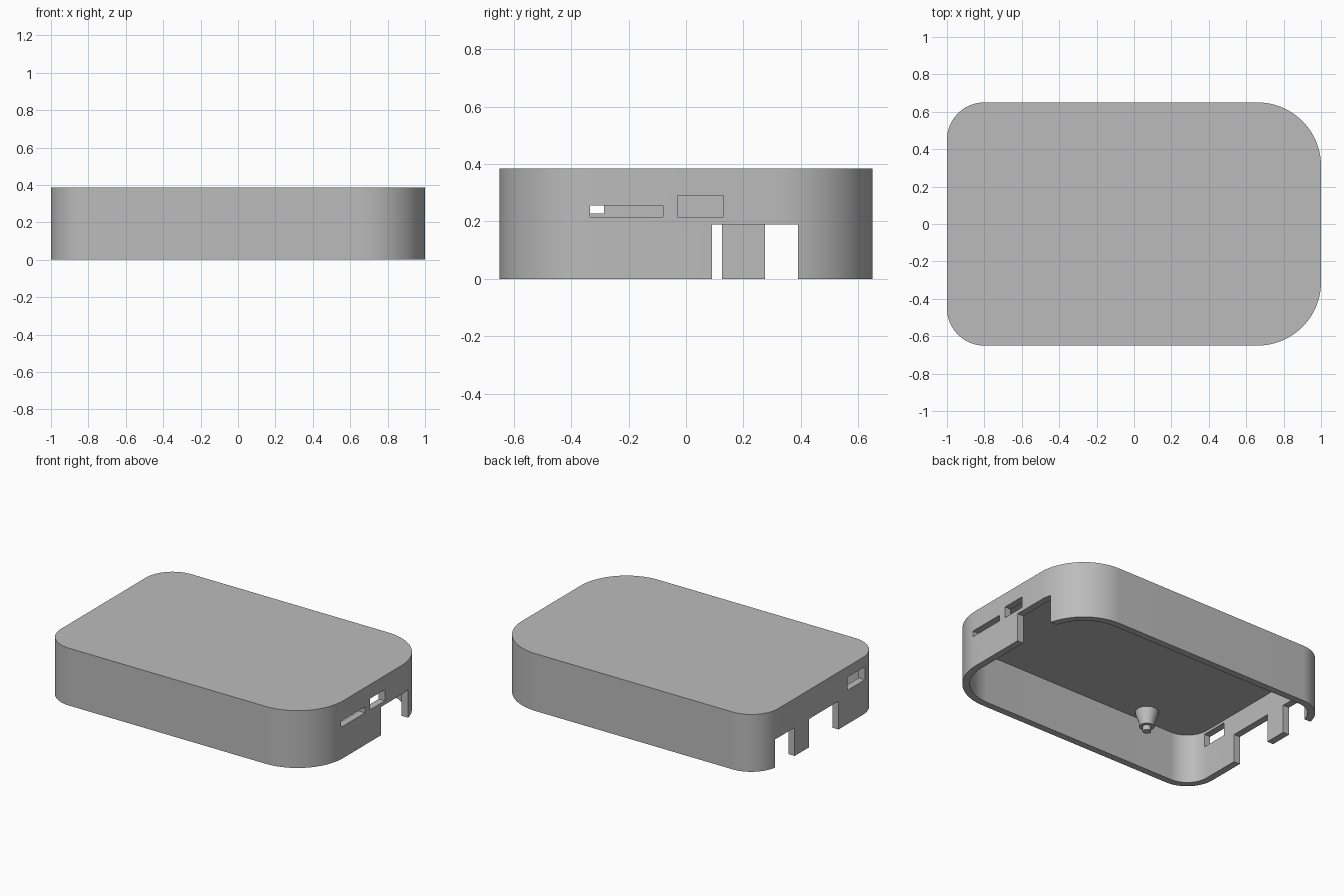
import bpy
import bmesh
import math
from mathutils import Vector

if "Cube" in bpy.data.objects:
    bpy.data.objects.remove(bpy.data.objects["Cube"], do_unlink=True)

HALF_X, HALF_Y, HEIGHT = 1.0, 0.65, 0.385
WALL, CEILING = 0.046, 0.332
R_LEFT, R_RIGHT = 0.34, 0.20  # large corners at +x, small ones at -x

grey = bpy.data.materials.new("plain_grey")
grey.use_nodes = True
colour = (0.5, 0.5, 0.5, 1)
grey.diffuse_color = colour
grey.node_tree.nodes["Principled BSDF"].inputs["Base Color"].default_value = colour


def make_object(name, bm):
    bmesh.ops.recalc_face_normals(bm, faces=bm.faces)
    mesh = bpy.data.meshes.new(name)
    bm.to_mesh(mesh)
    bm.free()
    mesh.materials.append(grey)
    obj = bpy.data.objects.new(name, mesh)
    bpy.context.collection.objects.link(obj)
    return obj


def select_only(obj):
    bpy.ops.object.select_all(action='DESELECT')
    obj.select_set(True)
    bpy.context.view_layer.objects.active = obj


def rounded_prism(name, inset, z0, z1, steps=24):
    """Rounded rectangle with two corner sizes, extruded upwards."""
    bm = bmesh.new()
    ring = []
    corners = [(1, 1, R_LEFT), (-1, 1, R_RIGHT), (-1, -1, R_RIGHT), (1, -1, R_LEFT)]
    for quarter, (sx, sy, r) in enumerate(corners):
        cx, cy = sx * (HALF_X - r), sy * (HALF_Y - r)
        for i in range(steps + 1):
            a = (quarter + i / steps) * math.pi / 2
            ring.append(bm.verts.new((cx + (r - inset) * math.cos(a),
                                      cy + (r - inset) * math.sin(a), z0)))
    base = bm.faces.new(ring)
    top = bmesh.ops.extrude_face_region(bm, geom=[base])
    moved = [v for v in top["geom"] if isinstance(v, bmesh.types.BMVert)]
    bmesh.ops.translate(bm, verts=moved, vec=(0, 0, z1 - z0))
    return make_object(name, bm)


def cutter_box(name, x, y, z):
    bm = bmesh.new()
    bmesh.ops.create_cube(bm, size=1)
    for v in bm.verts:
        v.co = Vector([lo + (c + 0.5) * (hi - lo) for c, (lo, hi) in zip(v.co, (x, y, z))])
    return make_object(name, bm)


def cut(target, cutter):
    mod = target.modifiers.new("cut", 'BOOLEAN')
    mod.operation = 'DIFFERENCE'
    mod.solver = 'EXACT'
    mod.object = cutter
    select_only(target)
    bpy.ops.object.modifier_apply(modifier=mod.name)
    bpy.data.objects.remove(cutter, do_unlink=True)


# Hollow lid, open underneath
shell = rounded_prism("case_lid", 0, 0, HEIGHT)
cut(shell, rounded_prism("cavity", WALL, -0.1, CEILING))

# Port openings in the two end walls: (side, y range, z range)
openings = [
    (1, (0.09, 0.39), (-0.1, 0.19)),
    (1, (-0.335, -0.08), (0.215, 0.255)),
    (1, (-0.03, 0.13), (0.215, 0.29)),
    (-1, (0.275, 0.48), (-0.1, 0.19)),
    (-1, (-0.19, 0.125), (-0.1, 0.19)),
    (-1, (-0.47, -0.285), (0.227, 0.315)),
]
for side, y, z in openings:
    x = (0.85, 1.1) if side > 0 else (-1.1, -0.85)
    cut(shell, cutter_box("port_cutter", x, y, z))
select_only(shell)
bpy.ops.object.shade_smooth_by_angle(angle=math.radians(30))


# Flared mounting posts hanging from the ceiling, each with a locating pin
def mounting_post(name, x, y, segments=32):
    profile = [(0.07, 0.337), (0.07, 0.318), (0.047, 0.25), (0.047, 0.228),
               (0.026, 0.228), (0.026, 0.195)]
    bm = bmesh.new()
    rings = [[bm.verts.new((x + r * math.cos(2 * math.pi * i / segments),
                            y + r * math.sin(2 * math.pi * i / segments), z))
              for i in range(segments)] for r, z in profile]
    for a, b in zip(rings, rings[1:]):
        for i in range(segments):
            j = (i + 1) % segments
            bm.faces.new((a[i], a[j], b[j], b[i]))
    bm.faces.new(rings[0])
    bm.faces.new(rings[-1])
    post = make_object(name, bm)
    select_only(post)
    bpy.ops.object.shade_smooth_by_angle(angle=math.radians(30))


for label, sign in (("front", -1), ("back", 1)):
    mounting_post(label + "_mounting_post", -0.53, sign * 0.51)
